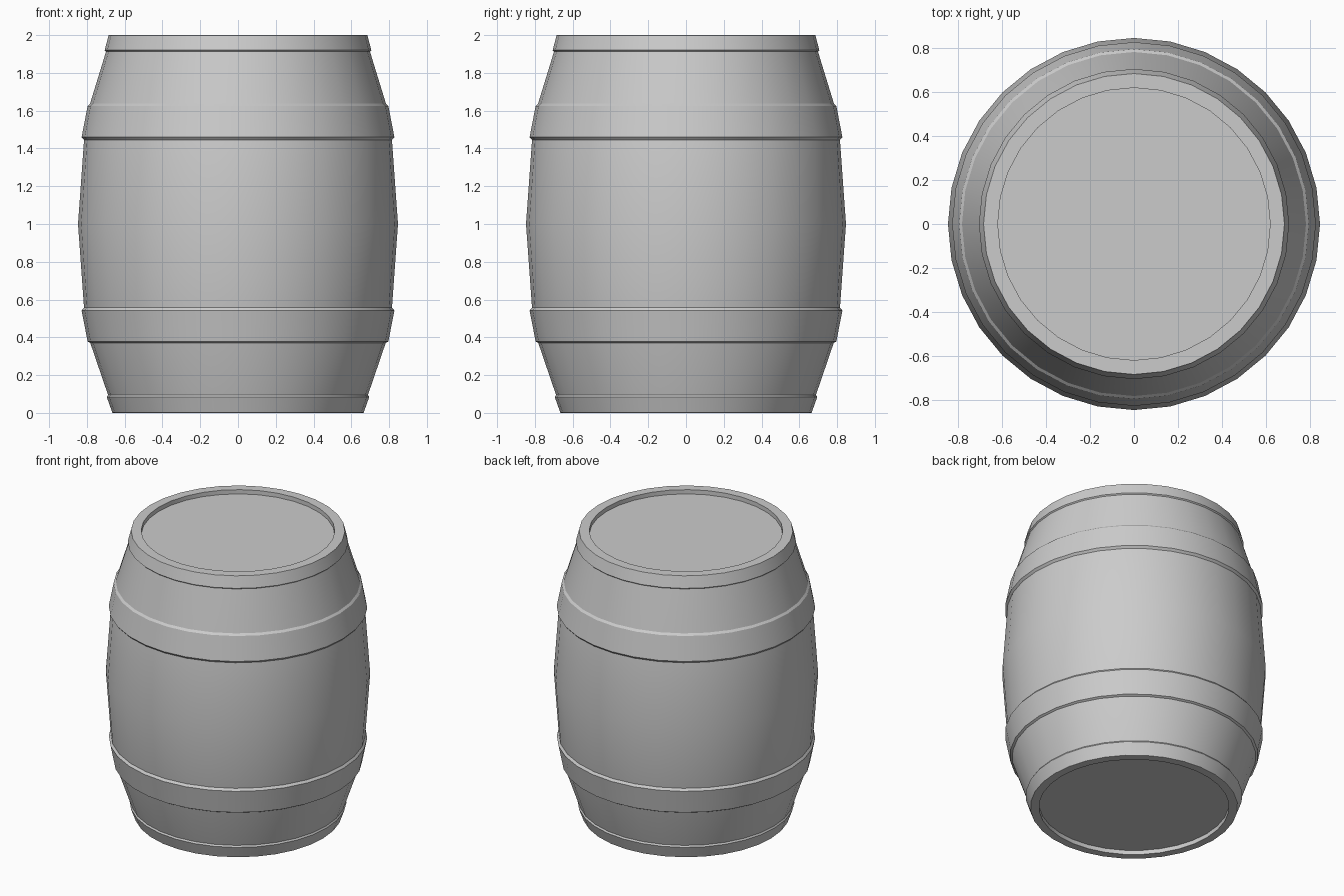
import bpy, bmesh
from math import cos, sin, pi, radians

if "Cube" in bpy.data.objects:
    bpy.data.objects.remove(bpy.data.objects["Cube"])

SIDES = 32


def lathe(name, profile):
    """Revolve (radius, z) points, listed bottom to top, around z."""
    bm = bmesh.new()
    rings = []
    for r, z in profile:
        if r == 0:
            rings.append([bm.verts.new((0, 0, z))])
        else:
            rings.append([bm.verts.new((r * cos(2 * pi * i / SIDES),
                                        r * sin(2 * pi * i / SIDES), z))
                          for i in range(SIDES)])
    for a, b in zip(rings, rings[1:]):
        for i in range(SIDES):
            j = (i + 1) % SIDES
            if len(a) == 1:
                bm.faces.new((a[0], b[j], b[i]))
            elif len(b) == 1:
                bm.faces.new((a[i], a[j], b[0]))
            else:
                bm.faces.new((a[i], a[j], b[j], b[i]))
    mesh = bpy.data.meshes.new(name)
    bm.to_mesh(mesh)
    bm.free()
    ob = bpy.data.objects.new(name, mesh)
    bpy.context.collection.objects.link(ob)
    bpy.ops.object.select_all(action='DESELECT')
    ob.select_set(True)
    bpy.context.view_layer.objects.active = ob
    bpy.ops.object.shade_smooth_by_angle(angle=radians(25))
    return ob


# bulging staves with a recessed head at each end
lathe("barrel_body", [
    (0, 0.03), (0.61, 0.03), (0.61, 0), (0.661, 0),
    (0.688, 0.095), (0.782, 0.37), (0.815, 0.555), (0.847, 1.0),
    (0.815, 1.445), (0.784, 1.635), (0.698, 1.915),
    (0.683, 2.0), (0.62, 2.0), (0.62, 1.97), (0, 1.97)])

# wide hoops around the belly
lathe("lower_hoop", [(0.782, 0.37), (0.796, 0.378), (0.828, 0.542), (0.815, 0.558)])
lathe("upper_hoop", [(0.815, 1.445), (0.828, 1.46), (0.796, 1.625), (0.783, 1.638)])

# narrow hoops on the ends
lathe("bottom_hoop", [(0.661, 0), (0.665, 0.001), (0.695, 0.084), (0.688, 0.095)])
lathe("top_hoop", [(0.698, 1.912), (0.706, 1.92), (0.685, 1.999), (0.683, 2.0)])
